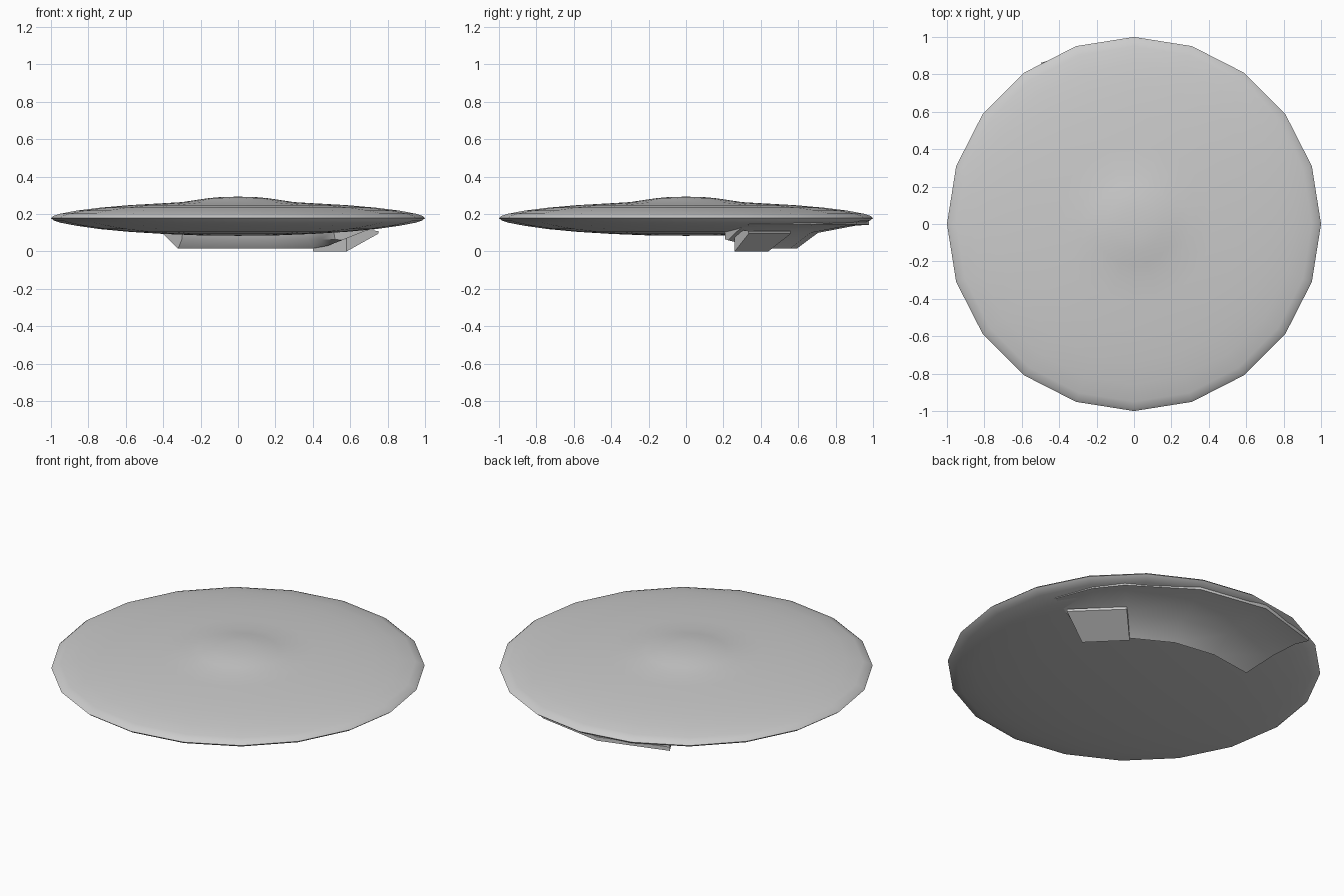
import bpy, bmesh
from math import sin, cos, radians, pi

if "Cube" in bpy.data.objects:
    bpy.data.objects.remove(bpy.data.objects["Cube"])


def finish(name, bm, angle=None):
    bmesh.ops.remove_doubles(bm, verts=bm.verts, dist=1e-5)
    bmesh.ops.recalc_face_normals(bm, faces=bm.faces)
    mesh = bpy.data.meshes.new(name)
    bm.to_mesh(mesh)
    bm.free()
    ob = bpy.data.objects.new(name, mesh)
    bpy.context.collection.objects.link(ob)
    if angle:
        bpy.ops.object.select_all(action='DESELECT')
        bpy.context.view_layer.objects.active = ob
        ob.select_set(True)
        bpy.ops.object.shade_smooth_by_angle(angle=radians(angle))
    return ob


def loft(bm, rings, closed):
    # Bridge equal-length point loops with quads
    rows = [[bm.verts.new(p) for p in ring] for ring in rings]
    n = len(rows[0])
    pairs = list(zip(rows, rows[1:]))
    if closed:
        pairs.append((rows[-1], rows[0]))
    for a, b in pairs:
        for i in range(n):
            j = (i + 1) % n
            bm.faces.new((a[i], a[j], b[j], b[i]))
    return rows


# Saucer disc: 20-sided lathe, gentle dome on top
profile = [(0.08, 0.292), (0.15, 0.286), (0.22, 0.276), (0.30, 0.264),
           (0.42, 0.257), (0.58, 0.248), (0.74, 0.234), (0.86, 0.219),
           (0.95, 0.202), (0.985, 0.191), (1.0, 0.178), (0.985, 0.166),
           (0.95, 0.154), (0.86, 0.137), (0.74, 0.120), (0.58, 0.105),
           (0.40, 0.094), (0.20, 0.086)]
N = 20
bm = bmesh.new()
rows = loft(bm, [[(r * cos(2 * pi * i / N), r * sin(2 * pi * i / N), z)
                  for i in range(N)] for r, z in profile], False)
for row, z in ((rows[0], 0.293), (rows[-1], 0.084)):
    tip = bm.verts.new((0, 0, z))
    for i in range(N):
        bm.faces.new((row[i], row[(i + 1) % N], tip))
finish("saucer_disc", bm, 60)

# Curved fin below: angle, then radius/height of the lip, slope and flange
stations = [(22, 0.60, 0.060, 0.72, 0.105, 0.83, 0.90),
            (36, 0.59, 0.030, 0.71, 0.100, 0.89, 0.93),
            (47, 0.59, 0.017, 0.70, 0.100, 0.90, 0.94),
            (72, 0.585, 0.015, 0.70, 0.100, 0.91, 0.96),
            (96, 0.595, 0.015, 0.71, 0.100, 0.91, 0.985),
            (120, 0.64, 0.015, 0.80, 0.095, 0.92, 0.995)]
bm = bmesh.new()
rings = []
for deg, r0, z0, r1, z1, r2, r3 in stations:
    c, s = cos(radians(deg)), sin(radians(deg))
    section = [(r0 - 0.05, 0.115), (r0 - 0.04, 0.065), (r0, z0), (r1, z1),
               (r2, 0.138), (r3, 0.143), (r3, 0.165), (r2, 0.165)]
    rings.append([(r * c, r * s, z) for r, z in section])
rows = loft(bm, rings, False)
bm.faces.new(rows[0])
bm.faces.new(rows[-1])
finish("curved_fin", bm, 35)

# Wedge block at the start of the fin
ends = [[(0.58, 0.26, 0.0), (0.75, 0.335, 0.095), (0.75, 0.335, 0.11),
         (0.58, 0.26, 0.12)],
        [(0.40, 0.44, 0.0), (0.52, 0.56, 0.095), (0.52, 0.56, 0.11),
         (0.40, 0.44, 0.12)]]
bm = bmesh.new()
rows = loft(bm, ends, False)
bm.faces.new(rows[0])
bm.faces.new(rows[1])
finish("wedge_block", bm)
